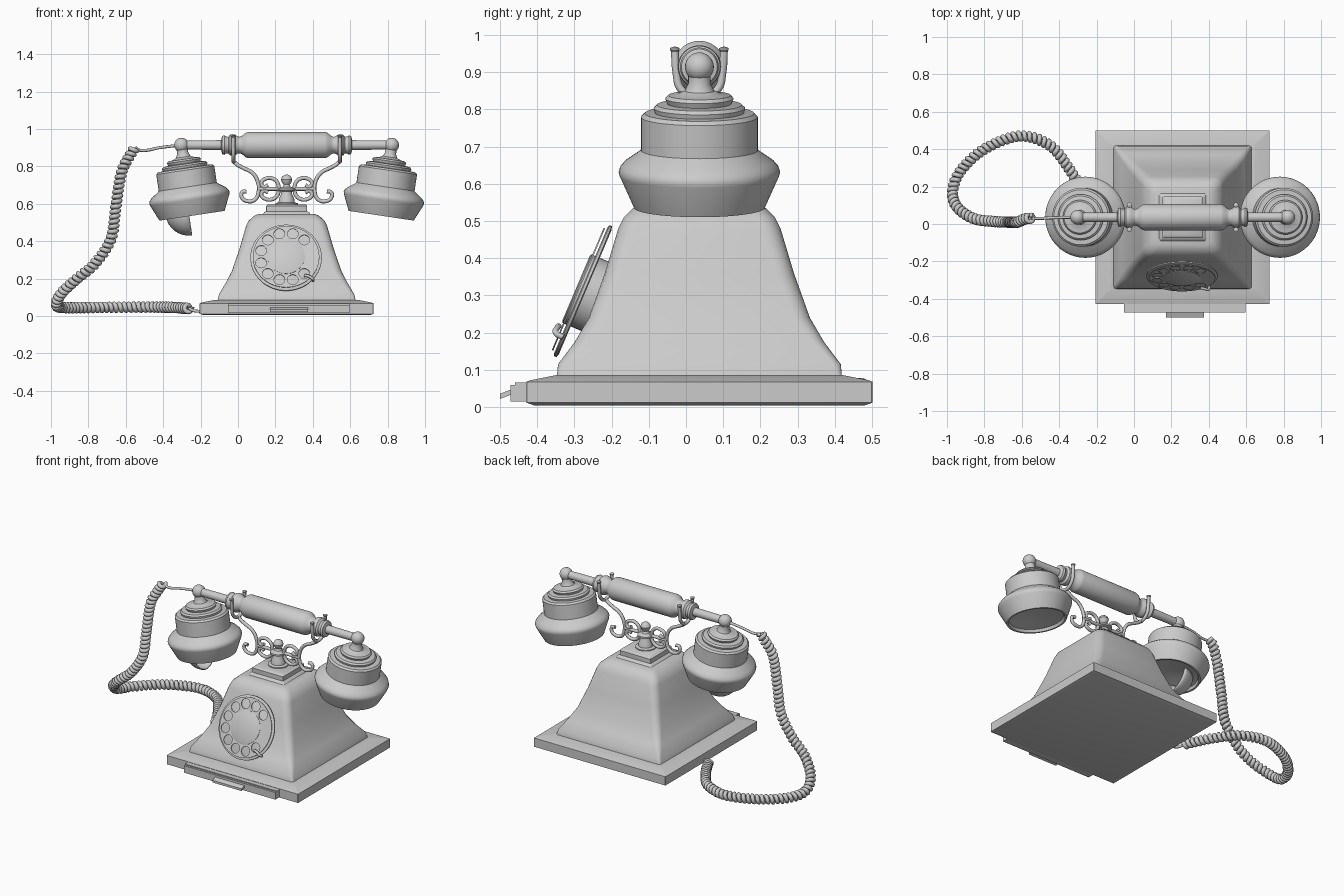
import bpy, bmesh
from math import sin, cos, pi, radians
from mathutils import Matrix, Vector

if "Cube" in bpy.data.objects:
    bpy.data.objects.remove(bpy.data.objects["Cube"])

CX, CY, AXIS_Z = 0.26, 0.036, 0.914


def finish(bm, name, mat=Matrix(), angle=35):
    bmesh.ops.remove_doubles(bm, verts=bm.verts, dist=1e-5)
    bmesh.ops.recalc_face_normals(bm, faces=bm.faces)
    me = bpy.data.meshes.new(name)
    bm.to_mesh(me)
    bm.free()
    ob = bpy.data.objects.new(name, me)
    bpy.context.collection.objects.link(ob)
    ob.matrix_world = mat
    activate(ob)
    bpy.ops.object.shade_smooth_by_angle(angle=radians(angle))
    return ob


def activate(ob):
    bpy.ops.object.select_all(action='DESELECT')
    ob.select_set(True)
    bpy.context.view_layer.objects.active = ob


def loft(name, rings, mat=Matrix(), angle=35):
    bm = bmesh.new()
    rows = [[bm.verts.new(p) for p in r] for r in rings]
    n = len(rows[0])
    for a, b in zip(rows, rows[1:]):
        for i in range(n):
            bm.faces.new((a[i], a[(i + 1) % n], b[(i + 1) % n], b[i]))
    bm.faces.new(rows[0])
    bm.faces.new(rows[-1])
    return finish(bm, name, mat, angle)


def lathe(name, profile, mat=Matrix(), seg=40):
    rings = [[(max(r, 1e-4) * cos(2 * pi * i / seg), max(r, 1e-4) * sin(2 * pi * i / seg), z)
              for i in range(seg)] for r, z in profile]
    return loft(name, rings, mat)


def square_ring(hx, hy, z, r, n=4):
    pts = []
    for k, (sx, sy) in enumerate(((1, 1), (-1, 1), (-1, -1), (1, -1))):
        for j in range(n + 1):
            a = pi / 2 * (k + j / n)
            pts.append((CX + sx * (hx - r) + r * cos(a), CY + sy * (hy - r) + r * sin(a), z))
    return pts


def box(name, x0, x1, y0, y1, z0, z1):
    bm = bmesh.new()
    bmesh.ops.create_cube(bm, size=1)
    for v in bm.verts:
        v.co = ((x0 + x1) / 2 + v.co.x * (x1 - x0), (y0 + y1) / 2 + v.co.y * (y1 - y0),
                (z0 + z1) / 2 + v.co.z * (z1 - z0))
    return finish(bm, name)


def tube(name, paths, r, smooth=True):
    cu = bpy.data.curves.new(name, 'CURVE')
    cu.dimensions = '3D'
    cu.bevel_depth, cu.bevel_resolution, cu.resolution_u = r, 2, 6
    cu.use_fill_caps = True
    for path in paths:
        sp = cu.splines.new('BEZIER' if smooth else 'POLY')
        pts = sp.bezier_points if smooth else sp.points
        pts.add(len(path) - 1)
        for p, co in zip(pts, path):
            p.co = co if smooth else (*co, 1)
            if smooth:
                p.handle_left_type = p.handle_right_type = 'AUTO'
    ob = bpy.data.objects.new(name, cu)
    bpy.context.collection.objects.link(ob)
    activate(ob)
    bpy.ops.object.convert(target='MESH')
    bpy.ops.object.shade_smooth_by_angle(angle=radians(50))
    return ob


# Plinth, flared body and top step
loft("base_plate", [square_ring(h, h, z, 0.002, 1) for h, z in
                    ((0.445, 0.005), (0.465, 0.012), (0.465, 0.068), (0.455, 0.072), (0.385, 0.086))])
loft("body", [square_ring(hx, hy, z, r) for hx, hy, z, r in (
    (0.37, 0.383, 0.08, 0.012), (0.362, 0.38, 0.115, 0.02), (0.327, 0.335, 0.175, 0.03),
    (0.293, 0.297, 0.24, 0.04), (0.252, 0.254, 0.36, 0.045), (0.217, 0.218, 0.48, 0.045),
    (0.203, 0.203, 0.51, 0.045), (0.175, 0.178, 0.535, 0.04), (0.15, 0.15, 0.546, 0.03))], angle=40)
loft("top_step", [square_ring(h, h, z, 0.008, 2) for h, z in
                  ((0.13, 0.54), (0.12, 0.555), (0.11, 0.56), (0.11, 0.588), (0.1, 0.597))])

# Drawer at the front
box("drawer_front", -0.053, 0.595, -0.472, -0.4, 0.015, 0.06)
box("drawer_top_lip", -0.053, 0.595, -0.46, -0.4, 0.06, 0.066)
pull = box("drawer_pull", 0.17, 0.375, -0.5, -0.468, 0.022, 0.036)
for v in pull.data.vertices:
    if v.co.y > -0.48:
        v.co.z += 0.012

# Finial on the cradle post
lathe("cradle_finial", [(0.06, 0.59), (0.06, 0.603), (0.043, 0.608), (0.04, 0.63), (0.03, 0.65),
      (0.028, 0.665), (0.048, 0.67), (0.048, 0.68), (0.022, 0.69), (0.016, 0.702), (0.026, 0.715),
      (0.03, 0.73), (0.024, 0.745), (0.012, 0.754), (0, 0.757)], Matrix.Translation((CX, CY, 0)), 28)

# Scrolled cradle brackets, each with a two-pronged fork
for s, side in ((-1, "left"), (1, "right")):
    def flat(pts):
        return [(CX + s * d, CY, z) for d, z in pts]
    arm = [(.282, .825), (.265, .81), (.233, .792), (.183, .765), (.155, .72), (.15, .665), (.17, .622),
           (.21, .614), (.24, .635), (.236, .663), (.215, .665)]
    scroll = [(.04, .68), (.05, .715), (.075, .735), (.11, .735), (.135, .712), (.12, .69), (.1, .7)]
    low = [(d, 1.36 - z) for d, z in scroll]
    fork = [(CX + s * 0.285, CY + y, z) for y, z in
            ((-.066, .96), (-.062, .9), (-.05, .855), (0, .825), (.05, .855), (.062, .9), (.066, .96))]
    tube("cradle_bracket_" + side, [flat(arm), flat(scroll), flat(low), flat([(0, .68), (.155, .68)]), fork], 0.0105)
    for e in (-1, 1):
        lathe("fork_tip_" + side, [(0.008, 0), (0.013, 0.006), (0.013, 0.012), (0, 0.016)],
              Matrix.Translation((CX + s * 0.285, CY + e * 0.066, 0.953)), 14)

# Handset bar, lathed along x
half = [(0.07, 0.205), (0.066, 0.218), (0.05, 0.237), (0.044, 0.25), (0.046, 0.262), (0.056, 0.275),
        (0.058, 0.29), (0.056, 0.302), (0.044, 0.312), (0.046, 0.325), (0.052, 0.333), (0.048, 0.345),
        (0.026, 0.35), (0.024, 0.56)]
lathe("handset_bar", [(r, -d) for r, d in reversed(half)] + half,
      Matrix.Translation((CX, CY, AXIS_Z)) @ Matrix.Rotation(pi / 2, 4, 'Y'))

# Earpiece and mouthpiece cups, tilted inward
cup = [(0, -.02), (.03, -.025), (.03, -.045), (.04, -.065), (.06, -.074), (.084, -.077), (.092, -.086), (.086, -.1),
       (.114, -.103), (.123, -.112), (.12, -.124), (.147, -.126), (.157, -.136), (.157, -.226),
       (.168, -.235), (.2, -.257), (.213, -.272), (.217, -.285), (.214, -.297), (.176, -.382),
       (.165, -.382), (.158, -.365), (.06, -.35), (0, -.348)]
for s, side in ((-1, "mouthpiece"), (1, "earpiece")):
    m = Matrix.Translation((CX + s * 0.562, CY, AXIS_Z)) @ Matrix.Rotation(s * radians(8.5), 4, 'Y')
    lathe(side + "_cup", cup, m, 48)
    ball = [(0.039 * sin(pi * i / 12), -0.039 * cos(pi * i / 12)) for i in range(13)]
    lathe(side + "_ball", ball, m, 24)
    if s < 0:
        # Scoop-shaped horn under the mouthpiece
        bm = bmesh.new()
        bmesh.ops.create_uvsphere(bm, u_segments=32, v_segments=16, radius=1)
        for no in ((1, 0, 0), (0, 0, 1)):
            bmesh.ops.bisect_plane(bm, geom=bm.verts[:] + bm.edges[:] + bm.faces[:], plane_co=(0, 0, 0),
                                   plane_no=no, clear_outer=True)
        bmesh.ops.transform(bm, verts=bm.verts, matrix=Matrix.Translation((-0.015, 0, -0.36))
                            @ Matrix.Diagonal((0.125, 0.11, 0.126, 1)))
        finish(bm, "mouthpiece_horn", m).modifiers.new("thickness", 'SOLIDIFY').thickness = 0.006

# Rotary dial: back disc, pierced finger wheel, centre plate and stop
dial = Matrix.Translation((CX - 0.003, -0.278, 0.312)) @ Matrix.Rotation(radians(67), 4, 'X')
lathe("dial_hub", [(0.1, -0.07), (0.1, 0)], dial)
lathe("dial_back", [(0.18, -0.008), (0.191, -0.005), (0.191, 0.002), (0.184, 0.005), (0, 0.005)], dial, 56)
cu = bpy.data.curves.new("finger_wheel", 'CURVE')
cu.dimensions, cu.fill_mode, cu.extrude = '2D', 'BOTH', 0.002
holes = [(0.138 * cos(radians(45 + 30 * i)), 0.138 * sin(radians(45 + 30 * i)), 0.029) for i in range(10)]
for x, y, r in [(0, 0, 0.178)] + holes:
    n = 56 if r > 0.1 else 20
    sp = cu.splines.new('POLY')
    sp.points.add(n - 1)
    sp.use_cyclic_u = True
    for i, p in enumerate(sp.points):
        p.co = (x + r * cos(2 * pi * i / n), y + r * sin(2 * pi * i / n), 0, 1)
wheel = bpy.data.objects.new("finger_wheel", cu)
bpy.context.collection.objects.link(wheel)
wheel.matrix_world = dial @ Matrix.Translation((0, 0, 0.012))
activate(wheel)
bpy.ops.object.convert(target='MESH')
lathe("dial_centre", [(0.1, 0.004), (0.1, 0.016), (0.094, 0.019), (0, 0.019)], dial)
tube("finger_stop", [[dial @ Vector(p) for p in
     ((0.145, -0.135, 0.0), (0.142, -0.132, 0.022), (0.12, -0.118, 0.024), (0.098, -0.112, 0.022))]], 0.008)

# Coiled cord: helix wound around a smooth path
keys = [Vector(p) for p in (
    (-.55, .03, .9), (-.58, .028, .855), (-.625, .01, .76), (-.655, .01, .57), (-.68, .01, .41), (-.765, .015, .28),
    (-.86, .03, .2), (-.945, .09, .12), (-.97, .17, .06), (-.93, .28, .045), (-.8, .4, .045), (-.61, .47, .047),
    (-.45, .42, .048), (-.35, .3, .046), (-.29, .2, .042), (-.26, .14, .04))]
ext = [2 * keys[0] - keys[1]] + keys + [2 * keys[-1] - keys[-2]]
path = []
for a, b, c, d in zip(ext, ext[1:], ext[2:], ext[3:]):
    n = max(2, int((c - b).length / 0.0022))
    for i in range(n):
        t = i / n
        path.append(0.5 * (2 * b + (c - a) * t + (2 * a - 5 * b + 4 * c - d) * t * t
                           + (3 * b - a - 3 * c + d) * t ** 3))
coil, phase, u = [], 0, Vector((0, 1, 0))
for p, q in zip(path, path[1:]):
    t = (q - p).normalized()
    u = (u - t * u.dot(t)).normalized()
    coil.append(p + 0.019 * (u * cos(phase) + t.cross(u) * sin(phase)))
    phase += (q - p).length / 0.027 * 2 * pi
tube("coiled_cord", [coil], 0.0125, smooth=False)
tube("cord_leads", [[(-.305, CY, .914), (-.42, .034, .9), (-.5, .03, .885), (-.55, .03, .89)],
                    [(-.26, .14, .04), (-.235, .11, .028), (-.18, .1, .025)]], 0.008)
